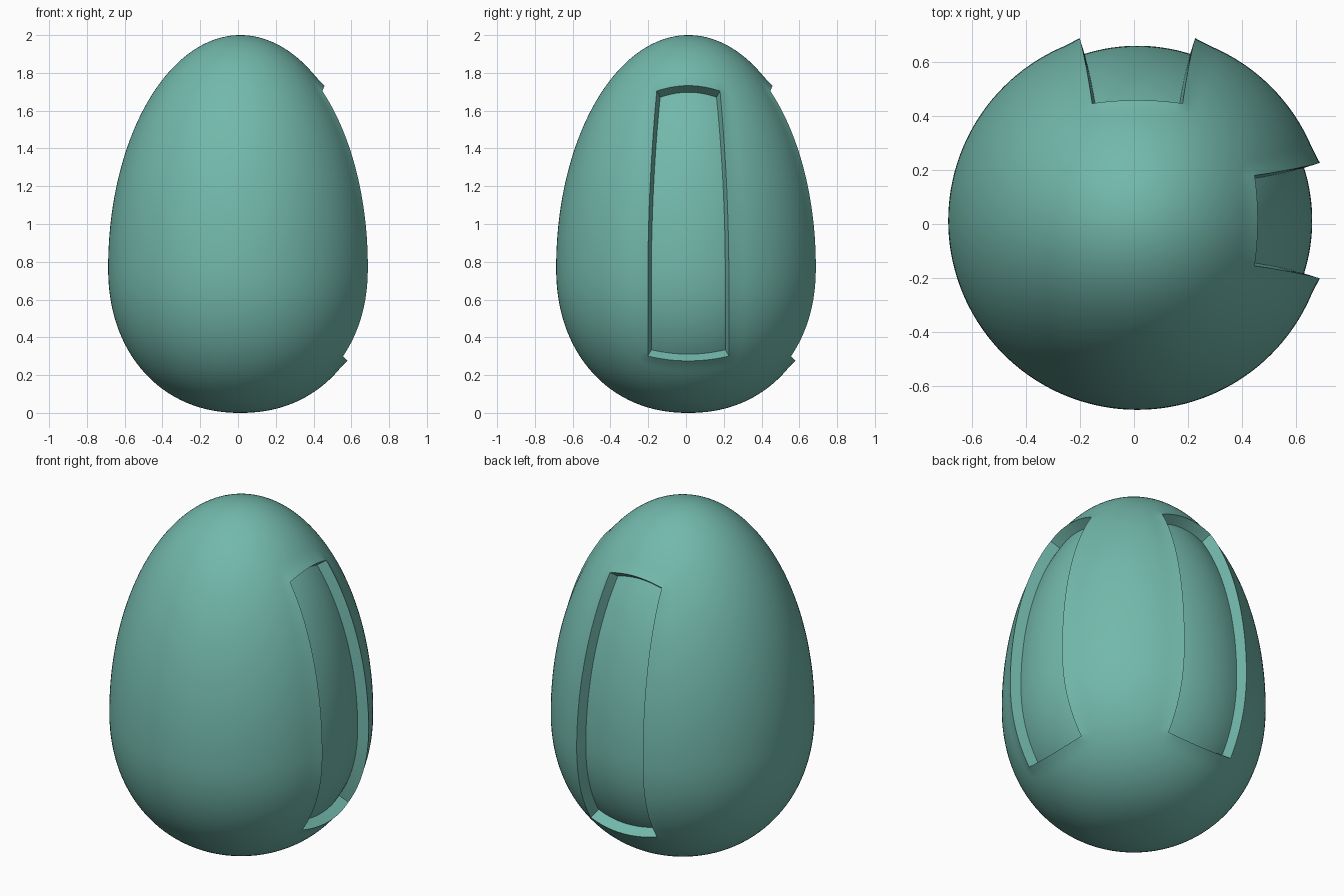
import bpy, bmesh, math
from mathutils import Vector

if "Cube" in bpy.data.objects:
    bpy.data.objects.remove(bpy.data.objects["Cube"])

R, ZC, UP, LOW = 0.70, 0.77, 1.23, 0.77      # egg radius, widest height, semi-heights
Z_TOP, Z_BOT = 1.70, 0.305                   # panel corner heights
SHIFT, DEPTH, FLARE = 0.0125, 0.053, 0.008
COLS, HALF = 144, 8                          # columns around, columns in half a panel
SEG = (20, 56, 24)                           # rows above, along and below the panels


def radius(z):
    u = (z - ZC) / (UP if z > ZC else LOW)
    p = 2.0 if u > 0 else 2.15
    return R * max(0.0, 1 - abs(u) ** p) ** (1 / p)


def outward(co):
    b = UP if co.z > ZC else LOW
    return Vector((co.x / R**2, co.y / R**2, (co.z - ZC) / b**2)).normalized()


def panel_edge_angle(z):
    z = min(max(z, Z_BOT), Z_TOP)
    w = 0.212 - 0.047 * max(0.0, z - 0.7) ** 2
    return math.degrees(math.asin(w / radius(z)))


# Row heights, spaced evenly by polar angle in three bands
t1 = math.acos((Z_TOP - ZC) / UP)
t2 = math.acos((Z_BOT - ZC) / LOW)
bands = ((0, t1, SEG[0]), (t1, t2, SEG[1]), (t2, math.pi, SEG[2]))
thetas = [a + (b - a) * k / n for a, b, n in bands for k in range(n)][1:]
heights = [ZC + (UP if t < math.pi / 2 else LOW) * math.cos(t) for t in thetas]


def grid_point(z, i):
    """Egg surface point, with the grid bent to follow the panel outlines."""
    step = 360 / COLS
    a, lim = i * step, HALF * step
    for centre in (0, 90):
        d = (a - centre + 180) % 360 - 180
        if abs(d) <= 45:
            edge = panel_edge_angle(z)
            if abs(d) <= lim:
                a = centre + d * edge / lim
                if z > Z_TOP:
                    lift = 0.028 * (2 - z) / (2 - Z_TOP)
                elif z < Z_BOT:
                    lift = -0.025 * z / Z_BOT
                else:
                    lift = -0.025 + 0.053 * (z - Z_BOT) / (Z_TOP - Z_BOT)
                z += lift * (1 - (d / lim) ** 2)
            else:
                a = centre + math.copysign(edge + (abs(d) - lim) * (45 - edge) / (45 - lim), d)
            break
    r, a = radius(z), math.radians(a)
    return Vector((r * math.cos(a), r * math.sin(a), z))


# Egg body
bm = bmesh.new()
rows = [[bm.verts.new(grid_point(z, i)) for i in range(COLS)] for z in heights]
top, bottom = bm.verts.new((0, 0, 2)), bm.verts.new((0, 0, 0))
panels = []
for i in range(COLS):
    j = (i + 1) % COLS
    bm.faces.new((top, rows[0][i], rows[0][j]))
    bm.faces.new((bottom, rows[-1][j], rows[-1][i]))
    in_col = any((i - c + HALF) % COLS < 2 * HALF for c in (0, COLS // 4))
    for k in range(len(rows) - 1):
        f = bm.faces.new((rows[k][i], rows[k + 1][i], rows[k + 1][j], rows[k][j]))
        if in_col and SEG[0] - 1 <= k < SEG[0] + SEG[1] - 1:
            panels.append(f)

# Slightly raised rims round the two panels
panel_set = set(panels)
panel_verts = {v for f in panels for v in f.verts}
rim = {v for v in panel_verts if any(f not in panel_set for f in v.link_faces)}
beside = {e.other_vert(v) for v in rim for e in v.link_edges} - panel_verts

# Recessed panels
res = bmesh.ops.extrude_face_region(bm, geom=panels)
floor = [g for g in res["geom"] if isinstance(g, bmesh.types.BMVert)]
old = [f for f in panels if f.is_valid]
if old:
    bmesh.ops.delete(bm, geom=old, context="FACES")
for v in floor:
    v.co -= outward(v.co) * DEPTH
for group, amount in ((rim, FLARE), (beside, FLARE * 0.35)):
    for v in group:
        v.co += outward(v.co) * amount

bmesh.ops.translate(bm, verts=bm.verts[:], vec=(SHIFT, SHIFT, 0))
bmesh.ops.recalc_face_normals(bm, faces=bm.faces[:])
mesh = bpy.data.meshes.new("egg_body")
bm.to_mesh(mesh)
bm.free()
egg = bpy.data.objects.new("egg_body", mesh)
bpy.context.collection.objects.link(egg)

# Teal finish and smooth shading
mat = bpy.data.materials.new("teal")
mat.diffuse_color = (0.17, 0.48, 0.41, 1)
mat.use_nodes = True
mat.node_tree.nodes["Principled BSDF"].inputs["Base Color"].default_value = mat.diffuse_color
mesh.materials.append(mat)
bpy.context.view_layer.objects.active = egg
egg.select_set(True)
bpy.ops.object.shade_smooth_by_angle(angle=math.radians(40))
